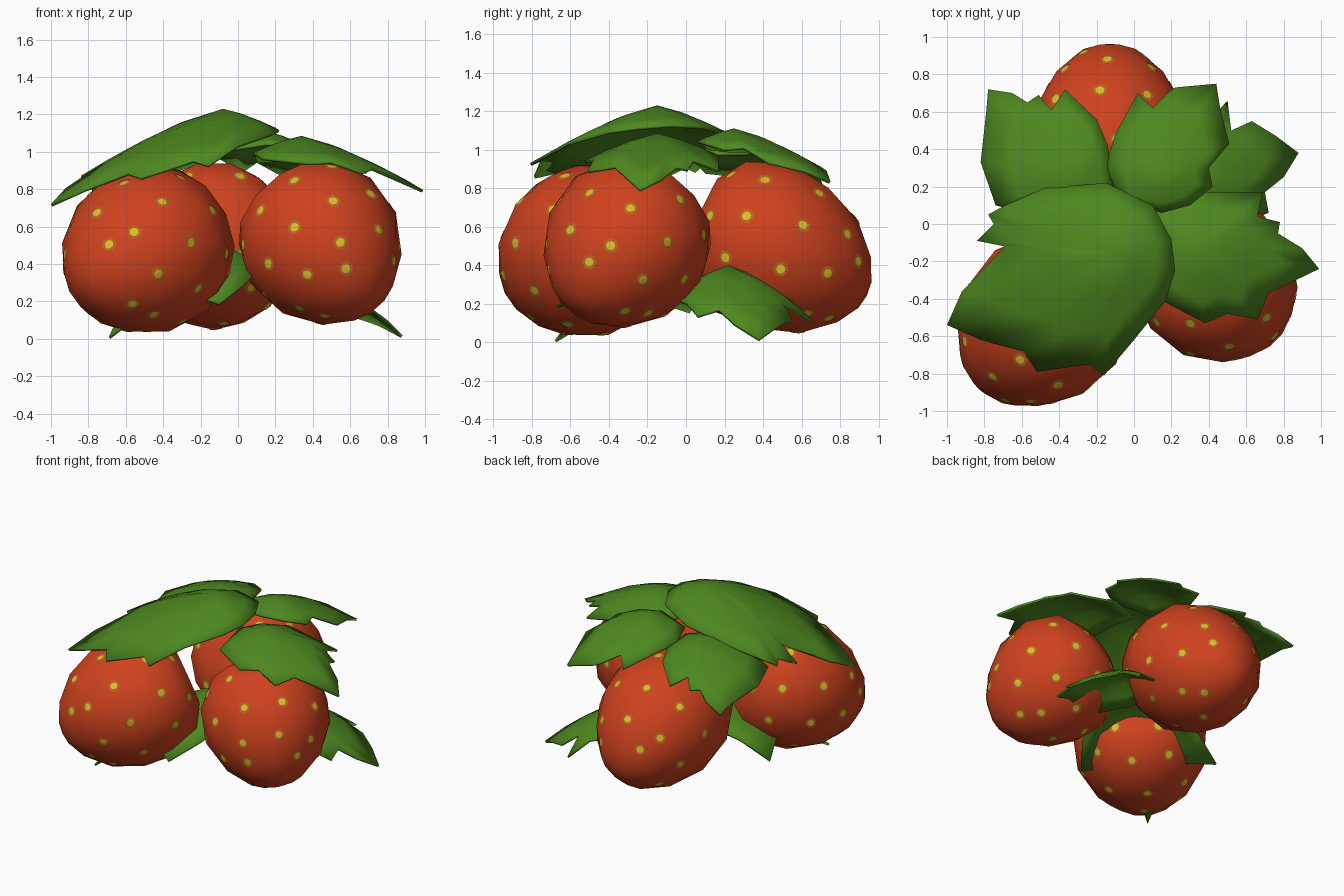
import bpy, bmesh, math
from mathutils import Vector
from mathutils.bvhtree import BVHTree

if "Cube" in bpy.data.objects:
    bpy.data.objects.remove(bpy.data.objects["Cube"])


def material(name, rgb):
    m = bpy.data.materials.new(name)
    m.diffuse_color = (*rgb, 1)
    m.use_nodes = True
    m.node_tree.nodes["Principled BSDF"].inputs["Base Color"].default_value = m.diffuse_color
    return m


RED = material("berry red", (0.62, 0.054, 0.013))
HALO = material("seed rim orange", (0.46, 0.13, 0.014))
YELLOW = material("seed yellow", (0.72, 0.50, 0.025))
GREEN = material("leaf green", (0.076, 0.25, 0.014))


def make_object(name, bm, mats, angle=None):
    me = bpy.data.meshes.new(name)
    bm.to_mesh(me)
    bm.free()
    for m in mats:
        me.materials.append(m)
    ob = bpy.data.objects.new(name, me)
    bpy.context.collection.objects.link(ob)
    if angle:
        bpy.ops.object.select_all(action='DESELECT')
        ob.select_set(True)
        bpy.context.view_layer.objects.active = ob
        bpy.ops.object.shade_smooth_by_angle(angle=math.radians(angle))
    return ob


# Berry profile: (distance along axis toward tip, radius)
PROFILE = [(-0.41, 0.2), (-0.32, 0.37), (-0.12, 0.46), (0.1, 0.45),
           (0.3, 0.35), (0.44, 0.21), (0.5, 0.08)]
# Seed rings: (distance along axis, number of seeds)
SEED_RINGS = [(-0.36, 6), (-0.17, 10), (0.06, 10), (0.27, 8), (0.42, 4)]
# Seed discs: (radius, material index of the band inside it)
SEED_BANDS = [(0.012, 1), (0.024, 1), (0.039, 0)]


def berry(name, center, axis, scale, stretch=1.0):
    center = Vector(center)
    axis = Vector(axis).normalized()
    u = axis.cross(Vector((0, 0, 1))).normalized()
    v = axis.cross(u)
    N = 12

    def pt(h, r, a):
        return center + scale * (axis * h * stretch + r * (u * math.cos(a) + v * math.sin(a)))

    # Lathed body
    bm = bmesh.new()
    rings = [[bm.verts.new(pt(h, r, 2 * math.pi * (i + 0.5 * (k % 2)) / N)) for i in range(N)]
             for k, (h, r) in enumerate(PROFILE)]
    for k in range(len(rings) - 1):
        lo, hi = rings[k], rings[k + 1]
        for i in range(N):
            j = (i + 1) % N
            if k % 2 == 0:
                bm.faces.new((lo[i], lo[j], hi[i]))
                bm.faces.new((lo[j], hi[j], hi[i]))
            else:
                bm.faces.new((lo[i], lo[j], hi[j]))
                bm.faces.new((lo[i], hi[j], hi[i]))
    for ring, h in ((rings[0], -0.4), (rings[-1], 0.51)):
        tip = bm.verts.new(pt(h, 0, 0))
        for i in range(N):
            bm.faces.new((ring[i], ring[(i + 1) % N], tip))
    bmesh.ops.recalc_face_normals(bm, faces=bm.faces)
    bm.normal_update()
    tree = BVHTree.FromBMesh(bm)
    make_object(name, bm, [RED], 60)

    # Seeds: patches draped over the skin, yellow with an orange rim
    sb = bmesh.new()
    for k, (h, n) in enumerate(SEED_RINGS):
        for i in range(n):
            a = 2 * math.pi * (i + 0.5 * (k % 2) + 0.15 * k) / n
            out = pt(h * 2.2, 1.2, a)
            hit = tree.ray_cast(out, (pt(h * 0.6, 0, 0) - out).normalized())[0]
            if hit is None:
                continue
            nrm = (hit - pt(h * 0.5, 0, 0)).normalized()
            s = nrm.orthogonal().normalized()
            t = nrm.cross(s)

            def drape(rad, b):
                start = hit + nrm * 0.2 + rad * (s * math.cos(b) + t * math.sin(b))
                p = tree.ray_cast(start, -nrm)[0]
                return sb.verts.new(p + nrm * 0.003)

            prev = None
            for rad, idx in SEED_BANDS:
                ring = [drape(rad, math.pi * q / 5) for q in range(10)]
                if prev is None:
                    faces = [sb.faces.new(ring)]
                else:
                    faces = [sb.faces.new((prev[q], ring[q], ring[(q + 1) % 10], prev[(q + 1) % 10]))
                             for q in range(10)]
                for f in faces:
                    f.material_index = idx
                prev = ring
    make_object(name + "_seeds", sb, [HALO, YELLOW], 60)


berry("front_left_berry", (-0.495, -0.525, 0.465), (-0.62, -0.66, -0.36), 0.965, 1.03)
berry("front_right_berry", (0.45, -0.315, 0.505), (0.54, -0.54, -0.64), 0.93)
berry("back_berry", (-0.13, 0.46, 0.485), (0.0, 0.88, -0.45), 0.94, 1.12)


# Leaf: toothed outline seen from above, drooping away from its crown point
def leaf(name, crown, droop, outline):
    c = Vector(crown)

    def at(x, y):
        r = math.hypot(x - c.x, y - c.y)
        return (x, y, max(0.012, c.z - droop * r ** 1.3))

    bm = bmesh.new()
    mid = bm.verts.new(c)
    rings = [[bm.verts.new(at(c.x + f * (x - c.x), c.y + f * (y - c.y))) for x, y in outline]
             for f in (0.35, 0.7, 1.0)]
    n = len(outline)
    for i in range(n):
        j = (i + 1) % n
        bm.faces.new((mid, rings[0][i], rings[0][j]))
        for lo, hi in zip(rings, rings[1:]):
            bm.faces.new((lo[i], hi[i], hi[j], lo[j]))
    bmesh.ops.recalc_face_normals(bm, faces=bm.faces)
    bm.normal_update()
    if sum(f.normal.z for f in bm.faces) < 0:
        bmesh.ops.reverse_faces(bm, faces=bm.faces)
    ob = make_object(name, bm, [GREEN], 40)
    mod = ob.modifiers.new("thickness", 'SOLIDIFY')
    mod.thickness = 0.015
    mod.offset = -1


# Top leaves
leaf("top_leaf_front_left", (-0.08, -0.15, 1.23), 0.51, [
    (-0.15, 0.22), (0.1, 0.1), (0.2, -0.08), (0.22, -0.25), (0.17, -0.41), (0.0, -0.62),
    (-0.16, -0.81), (-0.24, -0.75), (-0.52, -0.79), (-0.59, -0.68), (-0.82, -0.62),
    (-1.0, -0.54), (-0.92, -0.36), (-0.69, -0.12), (-0.84, -0.09), (-0.75, 0.0),
    (-0.78, 0.05), (-0.69, 0.1), (-0.48, 0.19)])
leaf("top_leaf_front_right", (0.34, -0.15, 1.085), 0.5, [
    (0.1, 0.12), (0.3, 0.17), (0.69, 0.17), (0.66, 0.04), (0.78, 0.01), (0.77, -0.05),
    (0.9, -0.13), (0.99, -0.24), (0.72, -0.37), (0.66, -0.51), (0.5, -0.48),
    (0.38, -0.53), (0.13, -0.4), (0.08, -0.1)])
leaf("top_leaf_back_left", (-0.32, 0.27, 1.06), 0.48, [
    (-0.1, 0.15), (-0.14, 0.42), (-0.2, 0.56), (-0.37, 0.72), (-0.44, 0.61), (-0.51, 0.69),
    (-0.57, 0.65), (-0.65, 0.7), (-0.78, 0.72), (-0.79, 0.6), (-0.82, 0.33), (-0.74, 0.1),
    (-0.45, 0.02), (-0.2, 0.03)])
leaf("top_leaf_back_right", (0.15, 0.25, 1.11), 0.56, [
    (0.15, 0.06), (-0.08, 0.12), (-0.15, 0.32), (-0.1, 0.48), (0.02, 0.7), (0.1, 0.62),
    (0.18, 0.7), (0.22, 0.73), (0.44, 0.75), (0.46, 0.62), (0.51, 0.43), (0.4, 0.3),
    (0.42, 0.2), (0.3, 0.1)])

# Lower leaves
leaf("lower_leaf_right", (0.3, 0.22, 0.4), 0.74, [
    (0.88, 0.38), (0.76, 0.47), (0.63, 0.55), (0.52, 0.5), (0.5, 0.66), (0.4, 0.55),
    (0.22, 0.48), (0.08, 0.3), (0.1, 0.08), (0.3, -0.1), (0.46, -0.06), (0.58, 0.0),
    (0.72, 0.06), (0.7, 0.17), (0.8, 0.25)])
leaf("lower_leaf_left", (-0.1, -0.1, 0.5), 0.64, [
    (0.0, 0.1), (0.12, 0.0), (0.17, -0.2), (0.1, -0.33), (0.03, -0.5), (-0.1, -0.67),
    (-0.25, -0.58), (-0.4, -0.62), (-0.55, -0.6), (-0.69, -0.68), (-0.64, -0.5), (-0.67, -0.38),
    (-0.6, -0.2), (-0.7, 0.02), (-0.5, 0.08), (-0.3, 0.15), (-0.12, 0.16)])
